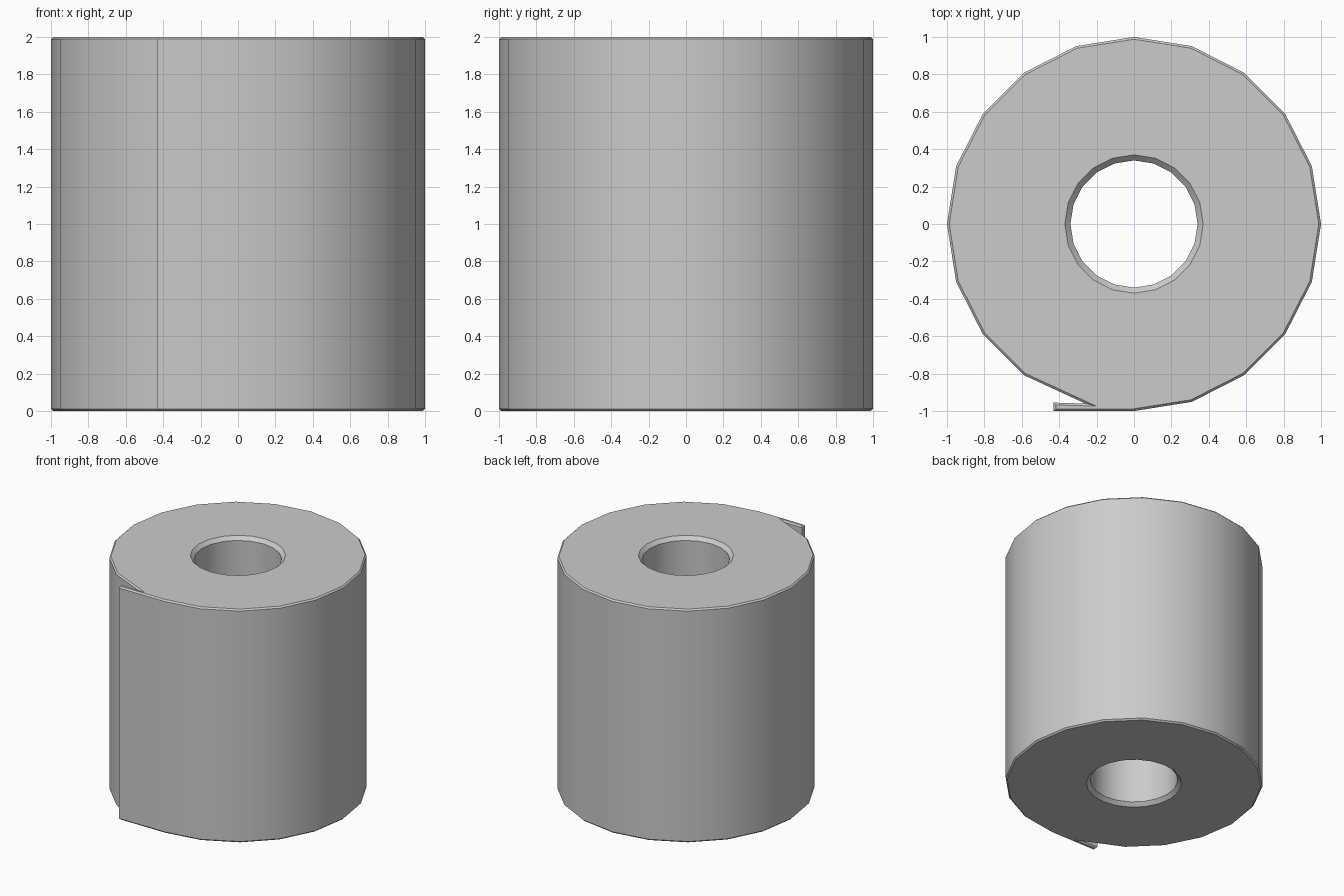
import bpy, bmesh
from math import cos, sin, pi, radians
from mathutils import Vector

if "Cube" in bpy.data.objects:
    bpy.data.objects.remove(bpy.data.objects["Cube"])

SIDES, HEIGHT = 20, 2.0
OUTER_BEVEL, HOLE_BEVEL = 0.012, 0.03


def circle(r):
    return [Vector((r * cos(2 * pi * k / SIDES), r * sin(2 * pi * k / SIDES))) for k in range(SIDES)]


def inset(points, d):
    """Move a counter-clockwise outline inwards by d with mitred corners."""
    result = []
    for i, p in enumerate(points):
        a = (p - points[i - 1]).normalized()
        b = (points[(i + 1) % len(points)] - p).normalized()
        na, nb = Vector((-a.y, a.x)), Vector((-b.y, b.x))
        result.append(p + (na + nb) * d / (1 + na.dot(nb)))
    return result


# Outline of the wound sheet, with the loose end sticking out past a notch
outline = circle(1.0)
outline[14:15] = [Vector((-0.26, -0.96)), Vector((-0.43, -0.955)), Vector((-0.43, -1.0))]
rim = inset(outline, OUTER_BEVEL)
core = [i for i in range(len(outline)) if i not in (15, 16)]

bm = bmesh.new()


def ring(points, z):
    return [bm.verts.new((p.x, p.y, z)) for p in points]


def walls(rings):
    for low, high in zip(rings, rings[1:]):
        n = len(low)
        for i in range(n):
            j = (i + 1) % n
            bm.faces.new((low[i], low[j], high[j], high[i]))


# Outer wall and hole wall, both with chamfered ends
outer = [ring(rim, 0), ring(outline, OUTER_BEVEL),
         ring(outline, HEIGHT - OUTER_BEVEL), ring(rim, HEIGHT)]
wide, narrow = circle(0.34 + HOLE_BEVEL), circle(0.34)
hole = [ring(wide, 0), ring(narrow, HOLE_BEVEL),
        ring(narrow, HEIGHT - HOLE_BEVEL), ring(wide, HEIGHT)]
walls(outer)
walls(hole)

# Flat ends: a ring of quads plus the loose end
for o, h in ((outer[0], hole[0]), (outer[3], hole[3])):
    for k in range(SIDES):
        n = (k + 1) % SIDES
        bm.faces.new((o[core[k]], o[core[n]], h[n], h[k]))
    bm.faces.new(o[14:18])

bmesh.ops.recalc_face_normals(bm, faces=bm.faces)
mesh = bpy.data.meshes.new("paper_roll")
bm.to_mesh(mesh)
bm.free()
roll = bpy.data.objects.new("paper_roll", mesh)
bpy.context.collection.objects.link(roll)
bpy.context.view_layer.objects.active = roll
roll.select_set(True)
bpy.ops.object.shade_smooth_by_angle(angle=radians(30))
